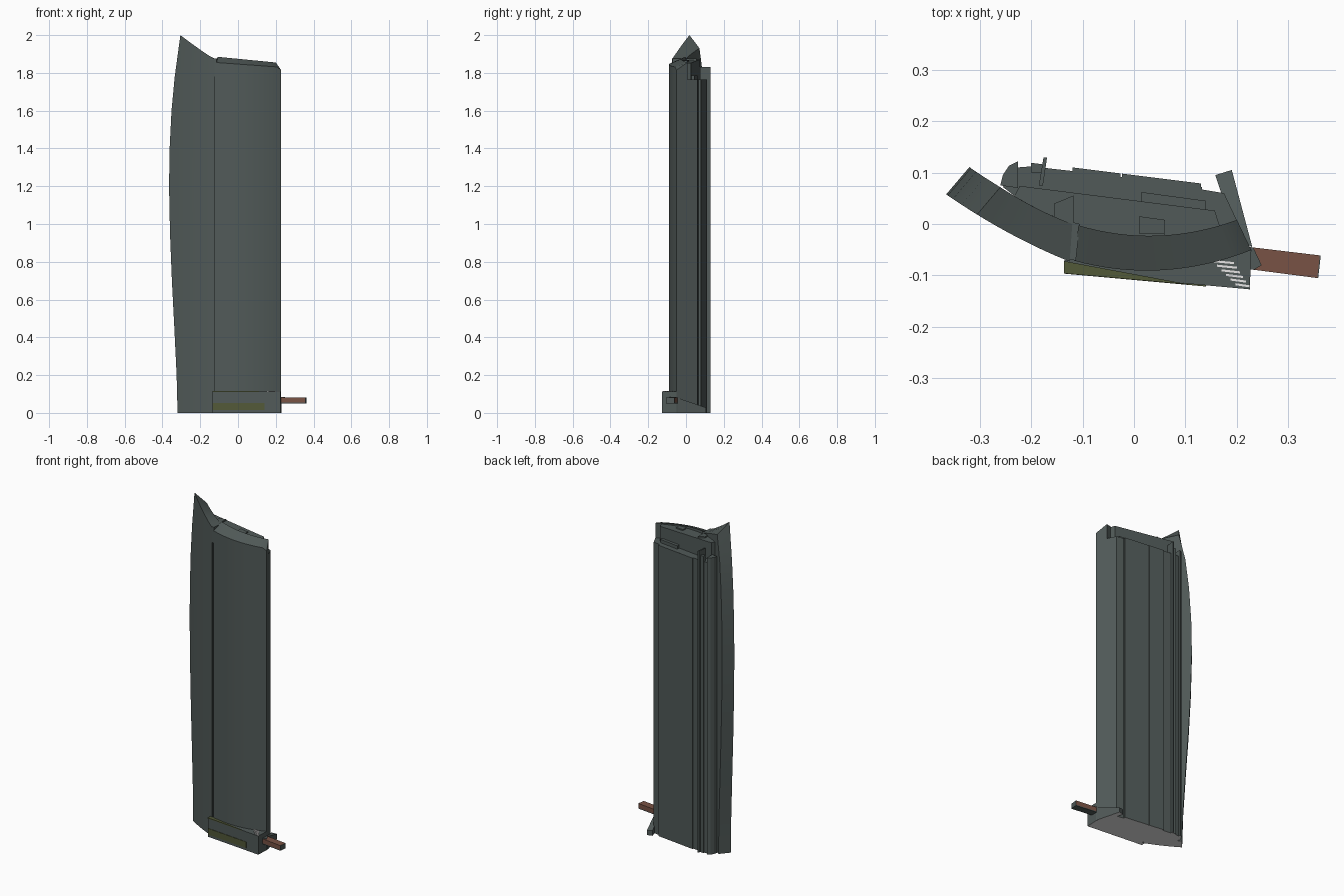
import bpy
import bmesh
import math

cube = bpy.data.objects.get("Cube")
if cube:
    bpy.data.objects.remove(cube, do_unlink=True)


def material(name, rgb):
    m = bpy.data.materials.new(name)
    m.use_nodes = True
    m.diffuse_color = (*rgb, 1)
    m.node_tree.nodes["Principled BSDF"].inputs["Base Color"].default_value = (*rgb, 1)
    return m


HULL = material("dark slate green", (0.082, 0.102, 0.098))
WHITE = material("underside white", (0.85, 0.83, 0.83))
OLIVE = material("olive", (0.085, 0.1, 0.04))
BROWN = material("rust brown", (0.19, 0.085, 0.058))


def finish(name, bm, mat, smooth=False):
    """Make the object; faces lying on the ground take the underside colour."""
    bmesh.ops.recalc_face_normals(bm, faces=bm.faces)
    for f in bm.faces:
        if f.normal.z < -0.9 and f.calc_center_median().z < 0.01:
            f.material_index = 1
    mesh = bpy.data.meshes.new(name)
    bm.to_mesh(mesh)
    bm.free()
    for m in (mat, WHITE):
        mesh.materials.append(m)
    ob = bpy.data.objects.new(name, mesh)
    bpy.context.collection.objects.link(ob)
    if smooth:
        bpy.ops.object.select_all(action='DESELECT')
        ob.select_set(True)
        bpy.context.view_layer.objects.active = ob
        bpy.ops.object.shade_smooth_by_angle(angle=math.radians(25))
    return ob


def prism(name, outline, z0, top, mat=HULL):
    """Extrude a plan outline upward; top is a height or a function of x, y."""
    height = top if callable(top) else lambda x, y: top
    bm = bmesh.new()
    low = [bm.verts.new((x, y, z0)) for x, y in outline]
    high = [bm.verts.new((x, y, height(x, y))) for x, y in outline]
    bm.faces.new(low)
    bm.faces.new(high)
    n = len(outline)
    for i in range(n):
        j = (i + 1) % n
        bm.faces.new((low[i], low[j], high[j], high[i]))
    return finish(name, bm, mat)


def loft(name, rings, mat=HULL):
    """Skin closed rings that run front edge out, back edge home."""
    bm = bmesh.new()
    rows = [[bm.verts.new(p) for p in ring] for ring in rings]
    n = len(rows[0])
    for a, b in zip(rows, rows[1:]):
        for i in range(n):
            j = (i + 1) % n
            bm.faces.new((a[i], a[j], b[j], b[i]))
    for row in (rows[0], rows[-1]):
        for i in range(n // 2 - 1):
            bm.faces.new((row[i], row[i + 1], row[n - 2 - i], row[n - 1 - i]))
    return finish(name, bm, mat, True)


# Bowed side blade with a raised pointed tip
def blade_ring(outer, level):
    front, back = [], []
    steps = 8
    for i in range(steps + 1):
        t = i / steps
        d = t * (-0.125 - outer)
        x, y = -0.125 - d, -0.073 + 0.4 * d + 0.6 * d * d
        tip = level is None
        front.append((x, y, 1.875 + 0.125 * t ** 1.1 if tip else level))
        back.append((x + 0.005 + 0.04 * t, y + 0.073 - 0.02 * t,
                     1.875 + 0.055 * t if tip else level))
    return front + back[::-1]


edge = [(-0.32, 0), (-0.325, 0.2), (-0.337, 0.45), (-0.35, 0.7), (-0.36, 0.95),
        (-0.365, 1.2), (-0.362, 1.4), (-0.352, 1.6), (-0.335, 1.78), (-0.305, None)]
loft("side_blade", [blade_ring(x, z) for x, z in edge])


# Curved front shell with a top sloping forward and a clipped outer corner
def shell_ring(level):
    front, back = [], []
    steps = 16
    for i in range(steps + 1):
        t = i / steps
        x = -0.116 + 0.344 * t
        xb = -0.108 + 0.308 * t
        clip = 0.015 if i == steps else 0
        front.append((x, -0.09 - 0.048 * x + 0.966 * x * x,
                      1.855 - 0.025 * t - clip if level is None else level))
        back.append((xb, -0.022 - 0.064 * xb + 1.07 * xb * xb,
                     1.885 - 0.03 * t if level is None else level))
    return front + back[::-1]


loft("front_shell", [shell_ring(0), shell_ring(None)])

# Filler strip and top latch in the seam between blade and shell
prism("seam_strip", [(-0.127, -0.062), (-0.112, -0.064), (-0.105, 0), (-0.125, 0.005)], 0, 1.8)
prism("seam_latch", [(-0.127, -0.069), (-0.113, -0.071), (-0.105, 0), (-0.125, 0.005)], 1.78, 1.875)

# Inner core rising behind the shell as a raised deck
deck_height = lambda x, y: 1.868 - 0.06 * (x + 0.1)
core = [(-0.235, 0.05), (-0.2, 0.02), (-0.12, -0.01), (0, -0.03), (0.1, -0.025),
        (0.167, -0.005), (0.157, 0.026), (-0.222, 0.074)]
prism("core", core, 0, lambda x, y: min(1.872, deck_height(x, y)))

# Stepped back panel
back = [(-0.255, 0.072), (-0.2, 0.03), (0.15, -0.01), (0.2, 0.007), (0.175, 0.06), (0.132, 0.067),
        (0.132, 0.072), (-0.12, 0.103), (-0.2, 0.112), (-0.225, 0.11)]
prism("back_panel", back, 0, 1.765)
for name, x0, x1 in (("back_plate_left", -0.0235, 0.13), ("back_plate_right", -0.12, -0.0265)):
    line = lambda x, off: (x, 0.095 - 0.125 * x + off)
    prism(name, [line(x0, -0.02), line(x1, -0.02), line(x1, 0), line(x0, 0)], 0, 1.765)

# Rounded rail, ridge and fin beside the blade at the back
prism("back_rail", [(-0.26, 0.075), (-0.255, 0.095), (-0.243, 0.113), (-0.225, 0.122),
                    (-0.225, 0.07)], 0, 1.8)
prism("back_ridge", [(-0.2, 0.1), (-0.2, 0.119), (-0.178, 0.116), (-0.178, 0.1)], 0, 1.8)
prism("back_fin", [(-0.185, 0.075), (-0.176, 0.129), (-0.169, 0.129), (-0.177, 0.075)], 0, 1.83)

# Fittings on the deck and on the panel ledge
for name, outline in (
        ("deck_block", [(-0.155, 0.01), (-0.155, 0.04), (-0.118, 0.055), (-0.118, -0.005)]),
        ("deck_step", [(0.01, -0.018), (0.01, 0.015), (0.06, 0.008), (0.06, -0.02)])):
    prism(name, outline, 1.84, lambda x, y: deck_height(x, y) + 0.006)
prism("ledge_tab", [(0.015, 0.062), (0.14, 0.045), (0.14, 0.025), (0.015, 0.04)], 1.76, 1.785)

# Lower front skirt with olive cap, olive marking and white slats
prism("skirt", [(-0.135, -0.07), (-0.135, -0.094), (0.225, -0.127), (0.228, -0.05), (0, -0.05)],
      0, 0.113)
prism("skirt_marking", [(-0.135, -0.092), (-0.135, -0.0965), (0.14, -0.1215), (0.14, -0.117)],
      0.015, 0.052, OLIVE)
prism("skirt_cap", [(-0.136, -0.072), (-0.136, -0.096), (0.11, -0.118)], 0.111, 0.116, OLIVE)
for i in range(6):
    x, y = 0.152 + 0.009 * i, -0.07 - 0.009 * i
    w = 0.042 - 0.003 * i
    prism("skirt_slat", [(x, y), (x + w, y - 0.004), (x + w, y - 0.008), (x, y - 0.004)],
          0.112, 0.115, WHITE)

# Sloping gusset at the outer base
prism("base_gusset", [(0.158, 0.095), (0.19, 0.105), (0.23, -0.045), (0.2, -0.03)], 0,
      lambda x, y: 0.03 + 0.05 * (0.1 - y) / 0.145)

# Side outlet: brown bar with a dark end, underside and collar
bar = [(0.21, -0.043), (0.361, -0.061), (0.356, -0.105), (0.21, -0.086)]
prism("outlet_bar", bar, 0.056, 0.082, BROWN)
prism("outlet_underplate", bar, 0.051, 0.056)
prism("outlet_end", [(0.36, -0.061), (0.363, -0.061), (0.358, -0.105), (0.355, -0.105)], 0.051, 0.082)
prism("outlet_collar", [(0.2, -0.04), (0.232, -0.046), (0.248, -0.08), (0.235, -0.088), (0.2, -0.09)],
      0.076, 0.085)
